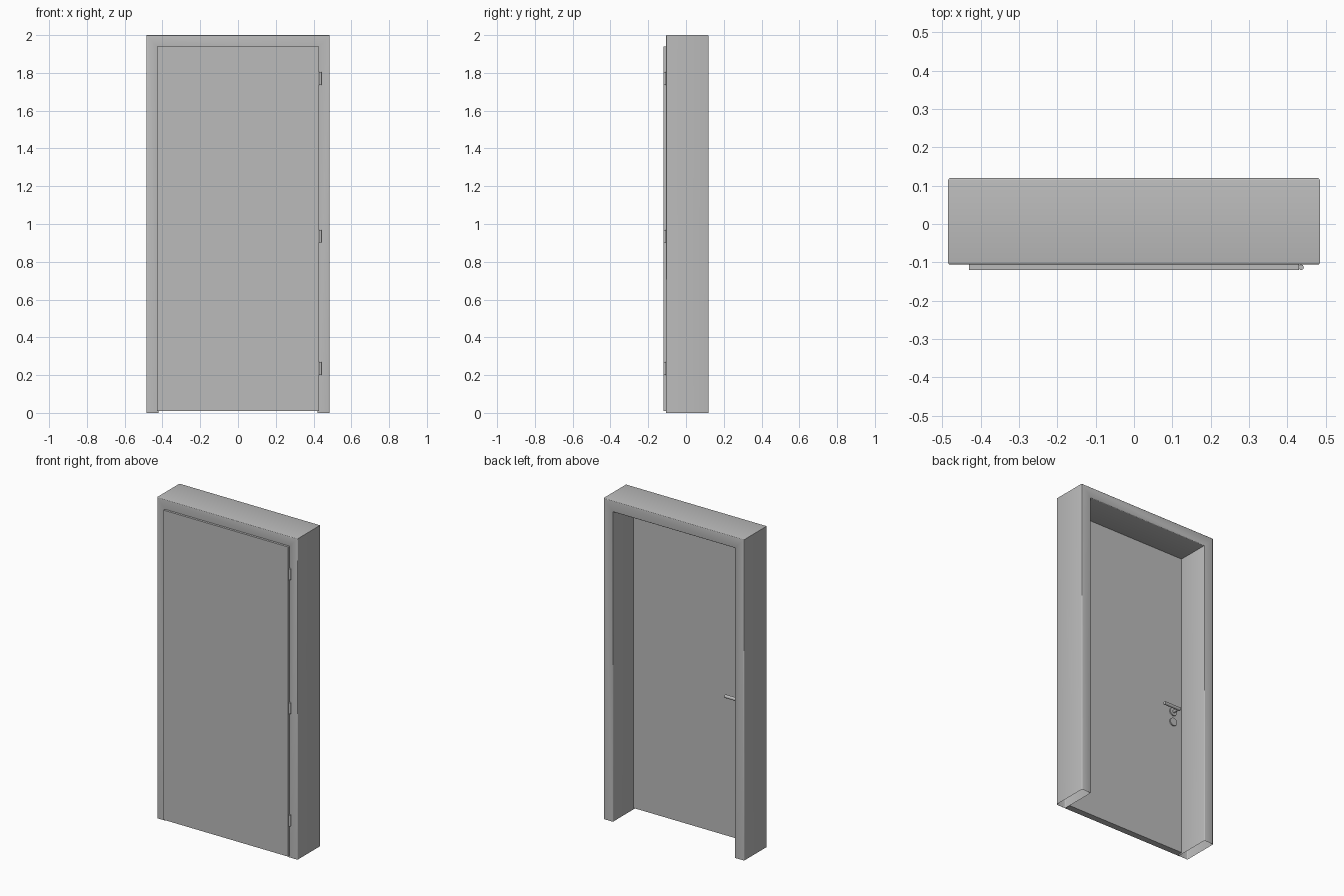
import bpy, bmesh, math
from mathutils import Matrix, Vector

if "Cube" in bpy.data.objects:
    bpy.data.objects.remove(bpy.data.objects["Cube"])

grey = bpy.data.materials.new("light_grey")
grey.diffuse_color = (0.5, 0.5, 0.5, 1)
grey.use_nodes = True
grey.node_tree.nodes["Principled BSDF"].inputs["Base Color"].default_value = grey.diffuse_color


def finish(bm, name, smooth=True):
    bmesh.ops.recalc_face_normals(bm, faces=bm.faces)
    me = bpy.data.meshes.new(name)
    bm.to_mesh(me)
    bm.free()
    ob = bpy.data.objects.new(name, me)
    bpy.context.collection.objects.link(ob)
    me.materials.append(grey)
    if smooth:
        bpy.ops.object.select_all(action='DESELECT')
        bpy.context.view_layer.objects.active = ob
        ob.select_set(True)
        bpy.ops.object.shade_smooth_by_angle(angle=math.radians(40))
    return ob


def add_box(bm, lo, hi):
    lo, hi = Vector(lo), Vector(hi)
    size = hi - lo
    m = Matrix.Translation((lo + hi) / 2) @ Matrix.Diagonal((*size, 1))
    bmesh.ops.create_cube(bm, size=1, matrix=m)


def add_rod(bm, a, b, r, sides=24):
    a, b = Vector(a), Vector(b)
    d = b - a
    m = Matrix.Translation((a + b) / 2) @ d.to_track_quat('Z', 'Y').to_matrix().to_4x4()
    bmesh.ops.create_cone(bm, cap_ends=True, segments=sides, radius1=r, radius2=r,
                          depth=d.length, matrix=m)


# Frame: inverted U, extruded front to back, rounded edges, hollow open feet
FRONT, BACK = -0.106, 0.12
outline = [(-0.485, 0), (-0.485, 2), (0.485, 2), (0.485, 0),
           (0.42, 0), (0.42, 1.93), (-0.42, 1.93), (-0.42, 0)]
bm = bmesh.new()
face = bm.faces.new([bm.verts.new((x, FRONT, z)) for x, z in outline])
ext = bmesh.ops.extrude_face_region(bm, geom=[face], use_keep_orig=True)
bmesh.ops.translate(bm, vec=(0, BACK - FRONT, 0),
                    verts=[g for g in ext["geom"] if isinstance(g, bmesh.types.BMVert)])
feet = [f for f in bm.faces if all(v.co.z < 1e-4 for v in f.verts)]
bmesh.ops.delete(bm, geom=feet, context='FACES_ONLY')
edges = [e for e in bm.edges
         if abs(e.verts[0].co.y - e.verts[1].co.y) < 1e-4
         and max(v.co.z for v in e.verts) > 0.1]
bmesh.ops.bevel(bm, geom=edges, offset=0.006, segments=3, profile=0.5, affect='EDGES')
finish(bm, "door_frame")

# Leaf: core inside the frame and a rebated front plate lapping over it
bm = bmesh.new()
add_box(bm, (-0.43, -0.12, 0.01), (0.43, FRONT, 1.94))
add_box(bm, (-0.419, FRONT, 0.01), (0.419, -0.08, 1.929))
finish(bm, "door_leaf", smooth=False)

# Hinges
for i, z in enumerate((0.235, 0.935, 1.77)):
    bm = bmesh.new()
    add_rod(bm, (0.436, -0.113, z - 0.034), (0.436, -0.113, z + 0.034), 0.007, 16)
    finish(bm, f"hinge_{i + 1}")

# Lever handle on the back: rose, neck and grip
HX, HZ, Y0 = -0.355, 0.905, -0.081
bm = bmesh.new()
add_rod(bm, (HX, Y0, HZ), (HX, Y0 + 0.009, HZ), 0.025, 32)
add_rod(bm, (HX, Y0, HZ), (HX, -0.03, HZ), 0.009)
add_rod(bm, (HX - 0.01, -0.03, HZ), (-0.25, -0.03, HZ), 0.01)
finish(bm, "lever_handle")

# Lock rose below the handle
bm = bmesh.new()
add_rod(bm, (HX, Y0, HZ - 0.066), (HX, Y0 + 0.009, HZ - 0.066), 0.025, 32)
finish(bm, "lock_rose")
